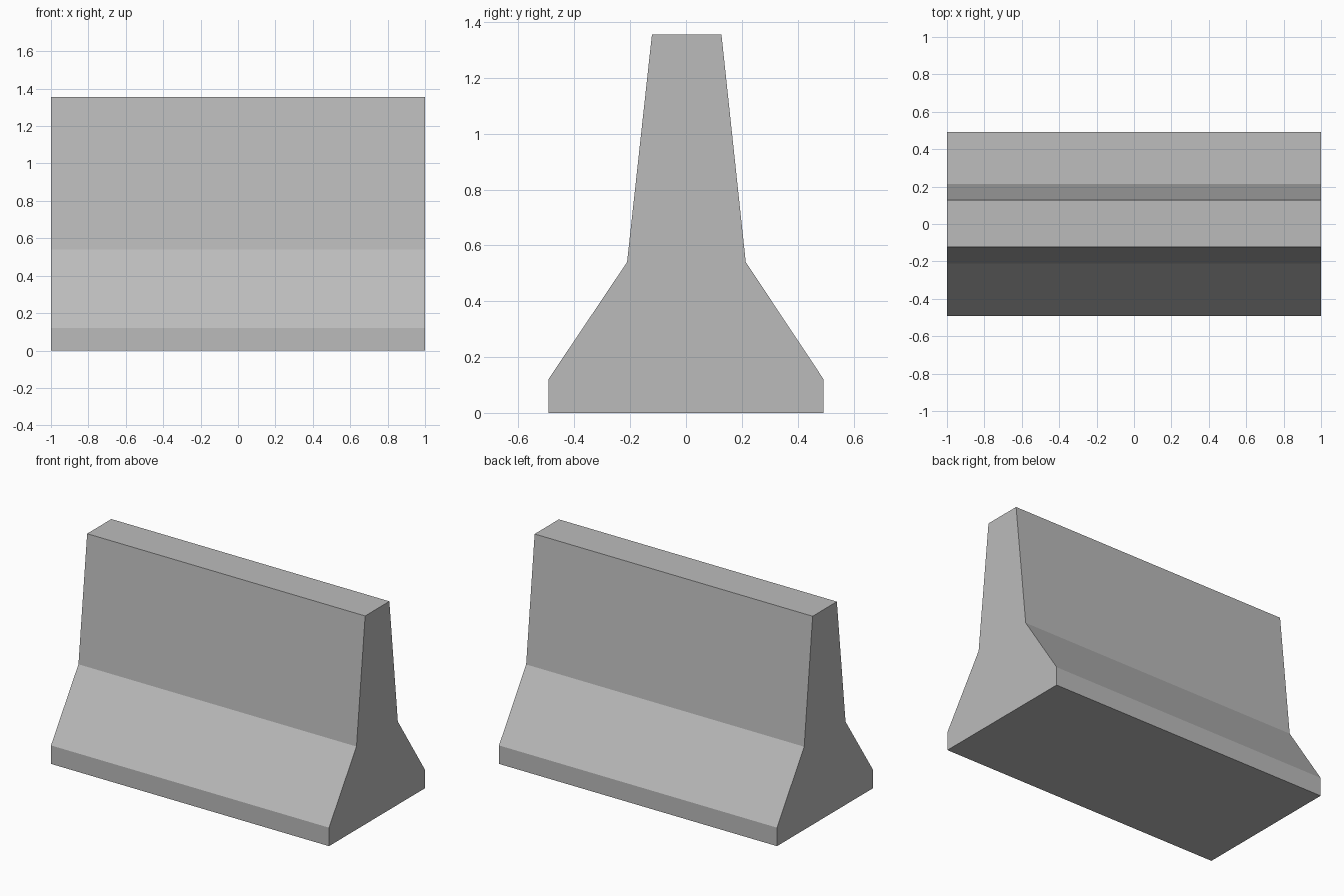
import bpy
import bmesh

cube = bpy.data.objects.get("Cube")
if cube:
    bpy.data.objects.remove(cube, do_unlink=True)

# Concrete colour
concrete = bpy.data.materials.new("concrete grey")
concrete.use_nodes = True
grey = (0.5, 0.5, 0.5, 1.0)
concrete.diffuse_color = grey
concrete.node_tree.nodes["Principled BSDF"].inputs["Base Color"].default_value = grey

# Barrier cross-section (y, z): foot, sloped skirt, tapered wall
profile = [(-0.493, 0), (0.493, 0), (0.493, 0.12), (0.214, 0.54),
           (0.127, 1.355), (-0.122, 1.355), (-0.211, 0.54), (-0.493, 0.12)]

# Extrude the cross-section along the length
bm = bmesh.new()
end = bm.faces.new([bm.verts.new((-1, y, z)) for y, z in profile])
result = bmesh.ops.extrude_face_region(bm, geom=[end], use_keep_orig=True)
moved = [v for v in result["geom"] if isinstance(v, bmesh.types.BMVert)]
bmesh.ops.translate(bm, verts=moved, vec=(2, 0, 0))
bmesh.ops.recalc_face_normals(bm, faces=bm.faces)

mesh = bpy.data.meshes.new("road_barrier")
bm.to_mesh(mesh)
bm.free()
mesh.materials.append(concrete)
barrier = bpy.data.objects.new("road_barrier", mesh)
bpy.context.collection.objects.link(barrier)
